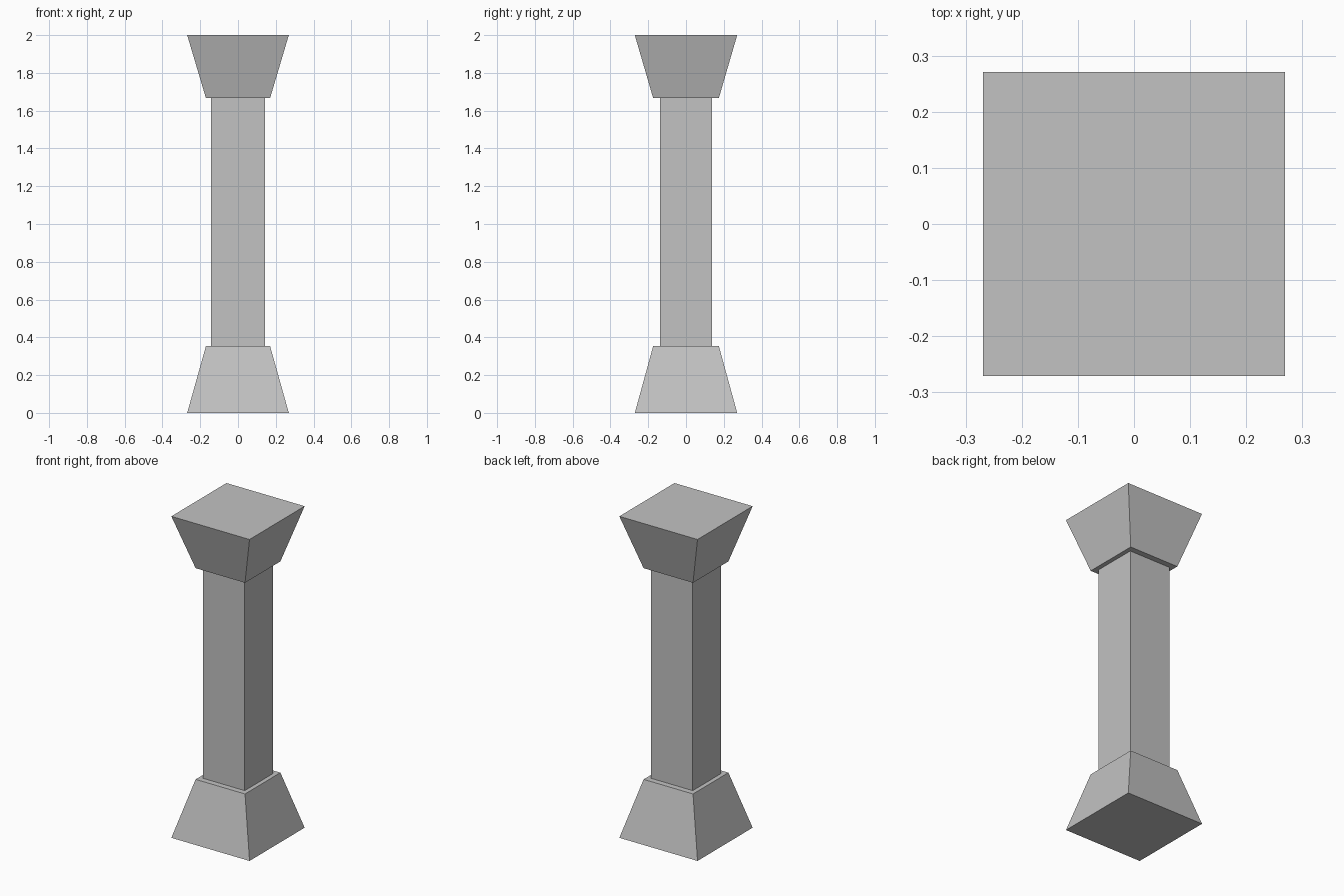
import bpy
import bmesh

cube = bpy.data.objects.get("Cube")
if cube:
    bpy.data.objects.remove(cube, do_unlink=True)

# Plain grey stone
stone = bpy.data.materials.new("grey_stone")
stone.use_nodes = True
colour = (0.54, 0.54, 0.54, 1)
stone.diffuse_color = colour
stone.node_tree.nodes["Principled BSDF"].inputs["Base Color"].default_value = colour


def tapered_block(name, z_low, z_high, half_low, half_high):
    """Four-sided block whose bottom and top half-sizes differ."""
    bm = bmesh.new()
    bmesh.ops.create_cube(bm, size=2)
    for v in bm.verts:
        top = v.co.z > 0
        half = half_high if top else half_low
        v.co.x *= half[0]
        v.co.y *= half[1]
        v.co.z = z_high if top else z_low
    mesh = bpy.data.meshes.new(name)
    bm.to_mesh(mesh)
    bm.free()
    mesh.materials.append(stone)
    obj = bpy.data.objects.new(name, mesh)
    bpy.context.collection.objects.link(obj)
    return obj


wide = (0.269, 0.271)
narrow = (0.17, 0.174)
shaft = (0.143, 0.138)

# Flared base, square shaft and flared capital
tapered_block("base", 0, 0.353, wide, narrow)
tapered_block("shaft", 0.353, 1.667, shaft, shaft)
tapered_block("capital", 1.667, 2, narrow, wide)
